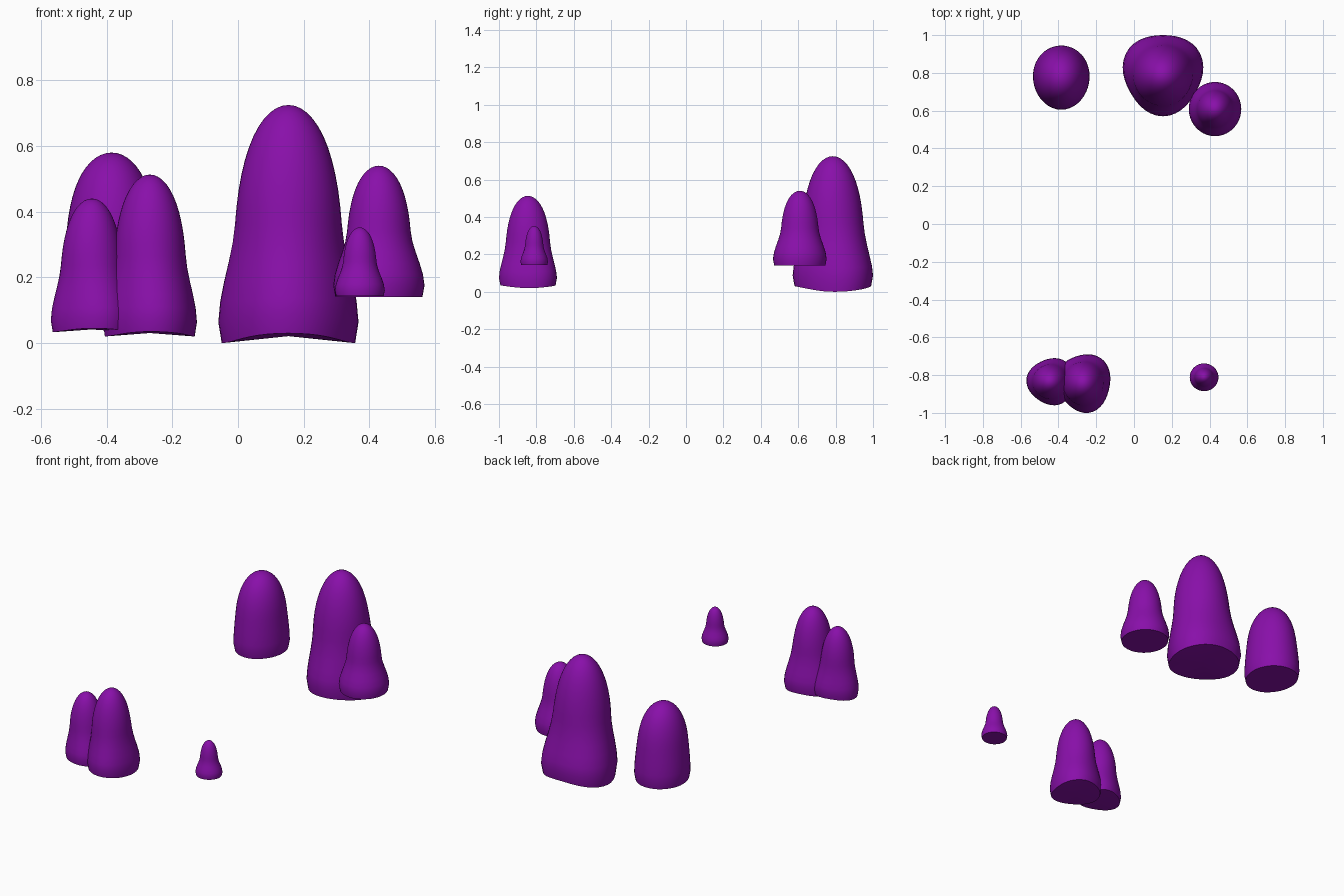
import bpy
import bmesh
from math import cos, sin, pi, radians

cube = bpy.data.objects.get("Cube")
if cube:
    bpy.data.objects.remove(cube, do_unlink=True)

SEGMENTS, RINGS = 40, 18

purple = bpy.data.materials.new("deep_purple")
purple.use_nodes = True
COLOUR = (0.25, 0.005, 0.4, 1)
purple.diffuse_color = COLOUR
purple.node_tree.nodes["Principled BSDF"].inputs["Base Color"].default_value = COLOUR


def smooth(a, b, t):
    s = min(max((t - a) / (b - a), 0), 1)
    return s * s * (3 - 2 * s)


def outline(lobe, phase):
    """Unit base outline with three soft corners, scaled to fill -1..1."""
    pts = []
    for i in range(SEGMENTS):
        a = 2 * pi * i / SEGMENTS
        r = 1 + lobe * cos(3 * (a - phase))
        pts.append((r * cos(a), r * sin(a)))
    spans = []
    for axis in (0, 1):
        vals = [p[axis] for p in pts]
        spans.append(((max(vals) + min(vals)) / 2, (max(vals) - min(vals)) / 2))
    return [tuple((p[k] - spans[k][0]) / spans[k][1] for k in (0, 1)) for p in pts]


def mound(name, x, y, z, waist, lobe=0.0, phase=-90, wave=0.0):
    """Flared column with a rounded top; x, y and z are (low, high) limits."""
    cx, cy = sum(x) / 2, sum(y) / 2
    rx, ry = (x[1] - x[0]) / 2, (y[1] - y[0]) / 2
    height = z[1] - z[0]
    base = outline(lobe, radians(phase))
    bm = bmesh.new()
    rings = []
    for j in range(RINGS):
        # Rings gather towards the top
        t = sin(pi / 2 * j / RINGS)
        width = (1 - t ** 3.5) ** 0.5
        width *= 1 - (1 - waist) * smooth(0.08, 0.5, t)
        width *= 0.95 + 0.05 * smooth(-0.01, 0.07, t)
        fade = smooth(0.1, 0.7, t)
        ring = []
        for i, (u, v) in enumerate(base):
            a = 2 * pi * i / SEGMENTS
            u += (cos(a) - u) * fade
            v += (sin(a) - v) * fade
            lift = wave * (1 - cos(2 * a)) / 2 * (1 - smooth(0, 0.3, t))
            ring.append(bm.verts.new((cx + rx * width * u, cy + ry * width * v,
                                      z[0] + height * t + lift)))
        rings.append(ring)
    # Sides, rounded tip and base
    top = bm.verts.new((cx, cy, z[1]))
    bottom = bm.verts.new((cx, cy, z[0] + wave * 0.7))
    for i in range(SEGMENTS):
        n = (i + 1) % SEGMENTS
        for low, high in zip(rings, rings[1:]):
            bm.faces.new((low[i], low[n], high[n], high[i]))
        bm.faces.new((rings[-1][i], rings[-1][n], top))
        bm.faces.new((rings[0][n], rings[0][i], bottom))
    mesh = bpy.data.meshes.new(name)
    bm.to_mesh(mesh)
    bm.free()
    mesh.materials.append(purple)
    obj = bpy.data.objects.new(name, mesh)
    bpy.context.collection.objects.link(obj)
    bpy.ops.object.select_all(action="DESELECT")
    obj.select_set(True)
    bpy.context.view_layer.objects.active = obj
    bpy.ops.object.shade_smooth_by_angle(angle=radians(50))


# Back group
mound("large_back_mound", (-0.06, 0.367), (0.57, 1.0), (0, 0.725), 0.8,
      lobe=0.055, wave=0.03)
mound("back_right_mound", (-0.535, -0.235), (0.605, 0.945), (0.115, 0.58), 0.95,
      lobe=0.01)
mound("back_left_mound", (0.29, 0.568), (0.465, 0.752), (0.14, 0.54), 0.73)

# Front group
mound("front_pair_inner", (-0.412, -0.125), (-1.0, -0.69), (0.02, 0.513), 0.8,
      lobe=0.05, phase=-75, wave=0.015)
mound("front_pair_outer", (-0.57, -0.32), (-0.96, -0.71), (0.033, 0.44), 0.79,
      lobe=0.05, phase=-65, wave=0.012)
mound("small_front_mound", (0.295, 0.447), (-0.885, -0.738), (0.143, 0.352), 0.7)
